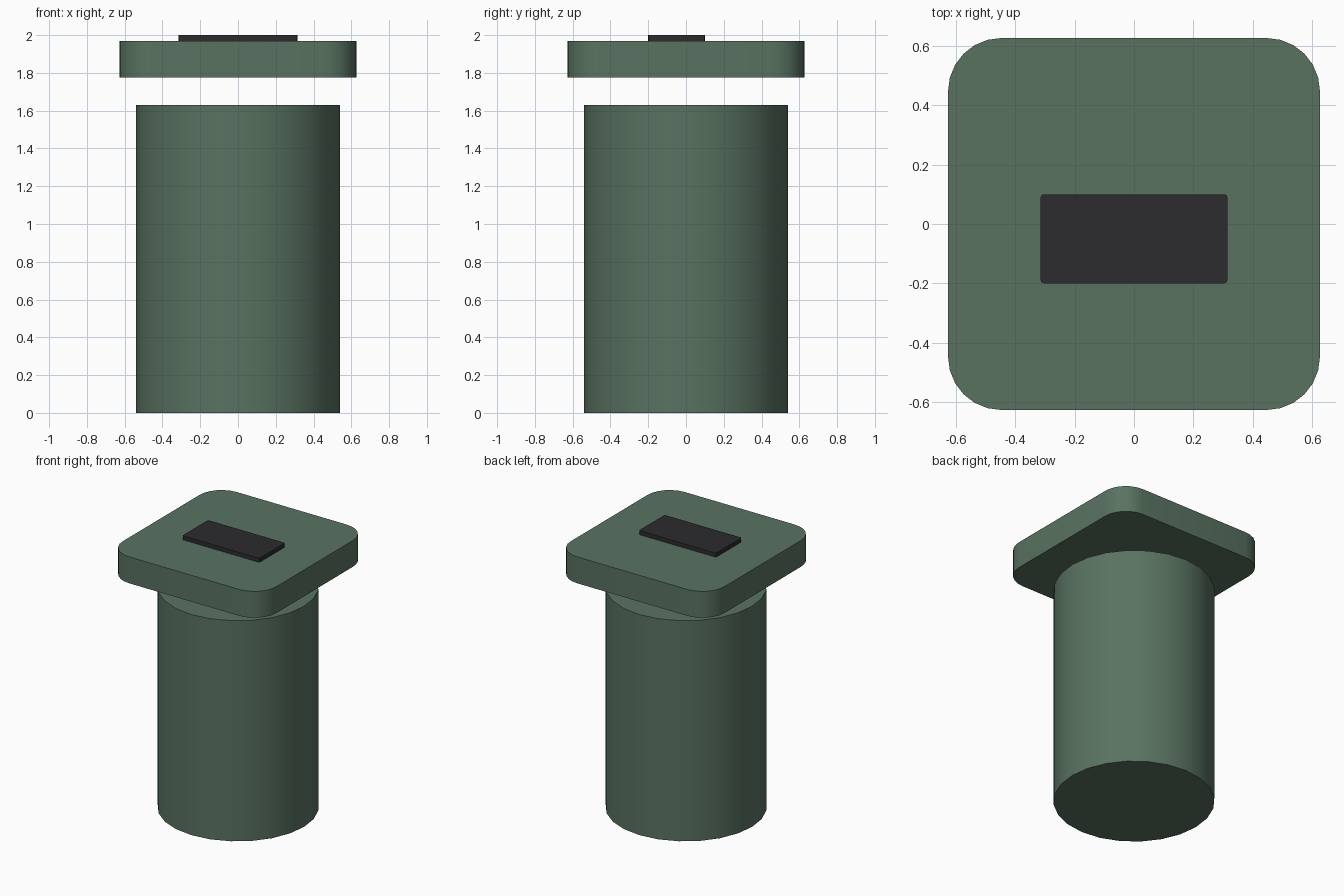
import bpy, bmesh, math

if "Cube" in bpy.data.objects:
    bpy.data.objects.remove(bpy.data.objects["Cube"])


def material(name, color):
    m = bpy.data.materials.new(name)
    m.diffuse_color = color
    m.use_nodes = True
    m.node_tree.nodes["Principled BSDF"].inputs["Base Color"].default_value = m.diffuse_color
    return m


def finish(obj, mat):
    obj.data.materials.append(mat)
    bpy.ops.object.select_all(action='DESELECT')
    obj.select_set(True)
    bpy.context.view_layer.objects.active = obj
    bpy.ops.object.shade_smooth_by_angle(angle=math.radians(35))


def rounded_slab(name, sx, sy, z0, z1, y, radius, segments, mat):
    """Box whose four upright corners are rounded."""
    bm = bmesh.new()
    bmesh.ops.create_cube(bm, size=1)
    bmesh.ops.scale(bm, vec=(sx, sy, z1 - z0), verts=bm.verts)
    upright = [e for e in bm.edges
               if abs(e.verts[0].co.z - e.verts[1].co.z) > 1e-4]
    bmesh.ops.bevel(bm, geom=upright, offset=radius, segments=segments,
                    profile=0.5, affect='EDGES')
    mesh = bpy.data.meshes.new(name)
    bm.to_mesh(mesh)
    bm.free()
    obj = bpy.data.objects.new(name, mesh)
    obj.location = (0, y, (z0 + z1) / 2)
    bpy.context.collection.objects.link(obj)
    finish(obj, mat)


green = material("green", (0.10, 0.17, 0.12, 1))
black = material("black", (0.025, 0.025, 0.028, 1))

# Round container body
bpy.ops.mesh.primitive_cylinder_add(vertices=24, radius=0.54, depth=1.63,
                                    location=(0, 0, 0.815))
body = bpy.context.object
body.name = "bin_body"
finish(body, green)

# Floating square lid and the dark slot plate on it
rounded_slab("lid", 1.255, 1.255, 1.775, 1.97, 0, 0.18, 6, green)
rounded_slab("slot_plate", 0.63, 0.30, 1.965, 2.0, -0.05, 0.01, 2, black)
